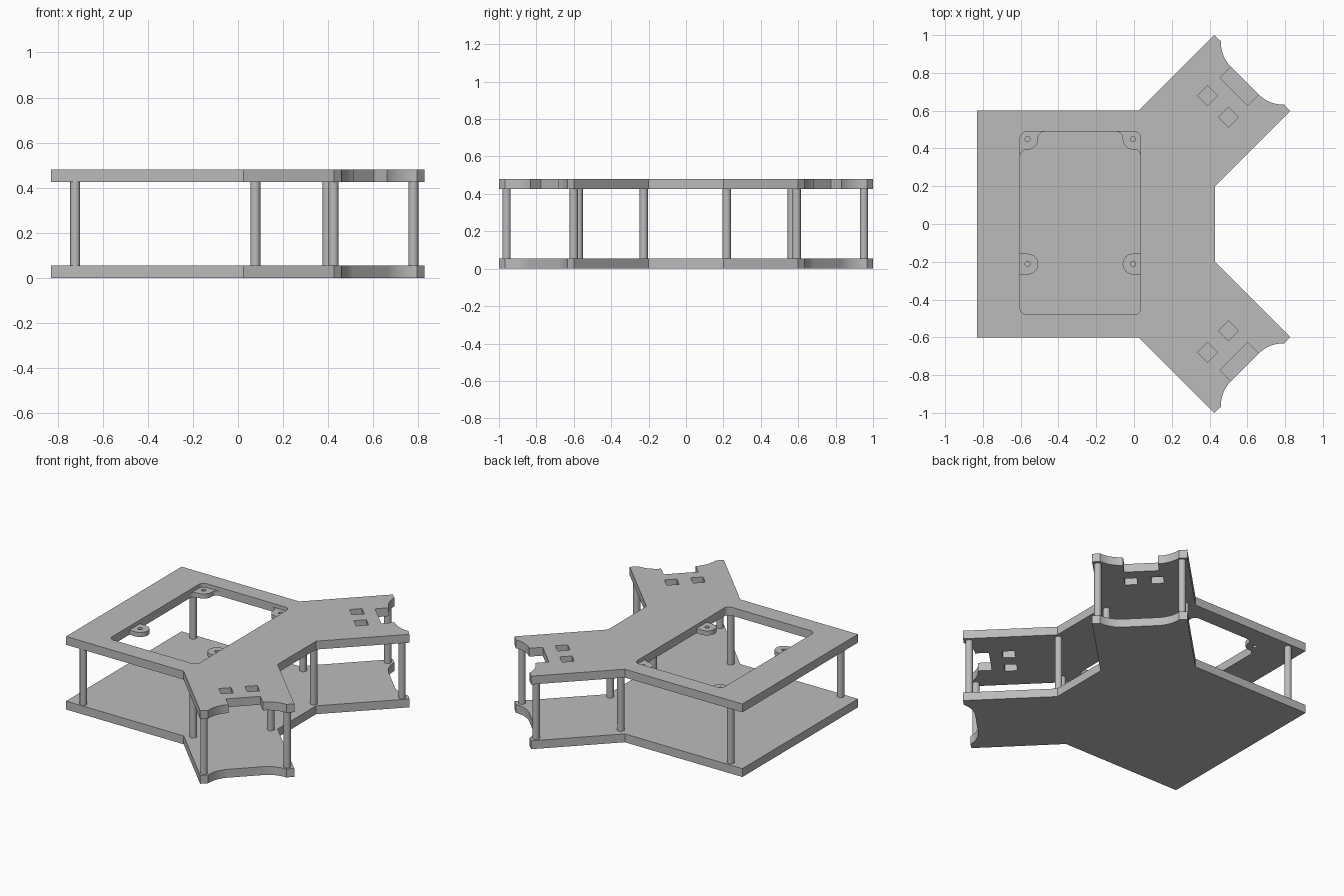
import bpy, bmesh
from math import cos, sin, radians

if "Cube" in bpy.data.objects:
    bpy.data.objects.remove(bpy.data.objects["Cube"])

GREY = bpy.data.materials.new("plain_grey")
GREY.use_nodes = True
GREY.diffuse_color = (0.5, 0.5, 0.5, 1)
GREY.node_tree.nodes["Principled BSDF"].inputs["Base Color"].default_value = (0.5, 0.5, 0.5, 1)

THICK, TOP = 0.055, 0.48
GAP_TOP = TOP - THICK


def arc(cx, cy, r, a0, a1, n=8):
    angles = [radians(a0 + (a1 - a0) * i / n) for i in range(n + 1)]
    return [(cx + r * cos(a), cy + r * sin(a)) for a in angles]


def finish(obj):
    obj.data.materials.clear()
    obj.data.materials.append(GREY)
    bpy.ops.object.select_all(action="DESELECT")
    obj.select_set(True)
    bpy.context.view_layer.objects.active = obj
    bpy.ops.object.shade_smooth_by_angle(angle=radians(30))


def slab(name, loops, z0, z1):
    """Flat sheet: first loop is the outline, the others are holes."""
    curve = bpy.data.curves.new(name + "_profile", "CURVE")
    curve.dimensions, curve.fill_mode = "2D", "BOTH"
    curve.extrude = (z1 - z0) / 2
    for loop in loops:
        spline = curve.splines.new("POLY")
        spline.points.add(len(loop) - 1)
        for point, (x, y) in zip(spline.points, loop):
            point.co = (x, y, 0, 1)
        spline.use_cyclic_u = True
    helper = bpy.data.objects.new(name + "_profile", curve)
    bpy.context.collection.objects.link(helper)
    graph = bpy.context.evaluated_depsgraph_get()
    mesh = bpy.data.meshes.new_from_object(helper.evaluated_get(graph))
    bpy.data.objects.remove(helper)

    bm = bmesh.new()
    bm.from_mesh(mesh)
    bmesh.ops.remove_doubles(bm, verts=bm.verts, dist=0.0001)
    bmesh.ops.translate(bm, verts=bm.verts, vec=(0, 0, (z0 + z1) / 2))
    bmesh.ops.recalc_face_normals(bm, faces=bm.faces)
    bm.to_mesh(mesh)
    bm.free()
    obj = bpy.data.objects.new(name, mesh)
    bpy.context.collection.objects.link(obj)
    finish(obj)


def flip(loop):
    return [(x, -y) for x, y in loop]


def across_arm(loop):
    """Mirror across the diagonal centre line of the arm."""
    return [(y - 0.1725, x + 0.1725) for x, y in reversed(loop)]


def outline(notch):
    tip = [(0.425, 1.0), (0.46, 0.967)] + arc(0.64, 0.96, 0.18, 180, 225, 10)
    if notch:
        x, y = tip[-1]
        tip.append((x - notch, y - notch))
    half = [(-0.83, 0.6), (0.025, 0.6)] + tip + across_arm(tip) + [(0.428, 0.2)]
    return half + flip(reversed(half))


# Lower plate
slab("lower_plate", [outline(0)], 0, THICK)

# Upper plate with rounded opening, square slots and notched arm ends
X0, X1, Y0, Y1, R = -0.603, 0.035, -0.48, 0.489, 0.035
opening = (arc(X1 - R, Y1 - R, R, 0, 90) + arc(X0 + R, Y1 - R, R, 90, 180)
           + arc(X0 + R, Y0 + R, R, 180, 270) + arc(X1 - R, Y0 + R, R, 270, 360))
slots = []
for cx, cy in [(0.389, 0.68), (0.5, 0.566)]:
    diamond = arc(cx, cy, 0.053, 0, 270, 3)
    slots += [diamond, flip(diamond)]
slab("upper_plate", [outline(0.058), opening] + slots, GAP_TOP, TOP)

# Thin screw tabs inside the opening, drawn around their screw hole
WALL = 0.04
corner_tab = (arc(R - WALL, WALL - R, R, 90, 180) + arc(R - WALL, -0.09, R, 180, 90)
              + arc(0, 0, 0.055, -90, 0) + arc(0.09, WALL - R, R, 180, 90))
side_tab = [(-WALL, 0.055), (-WALL, -0.055)] + arc(0, 0, 0.055, -90, 90, 16)
screw_hole = arc(0, 0, 0.0135, 0, 345, 23)
for side, hx, s in [("right", X0 + WALL, 1), ("left", X1 - WALL, -1)]:
    for kind, shape, hy in [("corner", corner_tab, Y1 - WALL), ("side", side_tab, -0.212)]:
        loops = [[(hx + s * x, hy + y) for x, y in loop] for loop in (shape, screw_hole)]
        slab(f"{kind}_tab_{side}", loops, GAP_TOP, GAP_TOP + 0.03)

# Round posts between the plates
POSTS = {"rear": (-0.722, 0.57), "shoulder": (0.077, 0.57), "inner": (0.397, 0.222),
         "outer_tip": (0.424, 0.955), "inner_tip": (0.778, 0.596)}
for name, (x, y) in POSTS.items():
    for side, s in [("back", 1), ("front", -1)]:
        bpy.ops.mesh.primitive_cylinder_add(
            vertices=24, radius=0.022, depth=GAP_TOP - THICK,
            location=(x, s * y - 0.004, (GAP_TOP + THICK) / 2))
        post = bpy.context.object
        post.name = f"{name}_post_{side}"
        finish(post)
